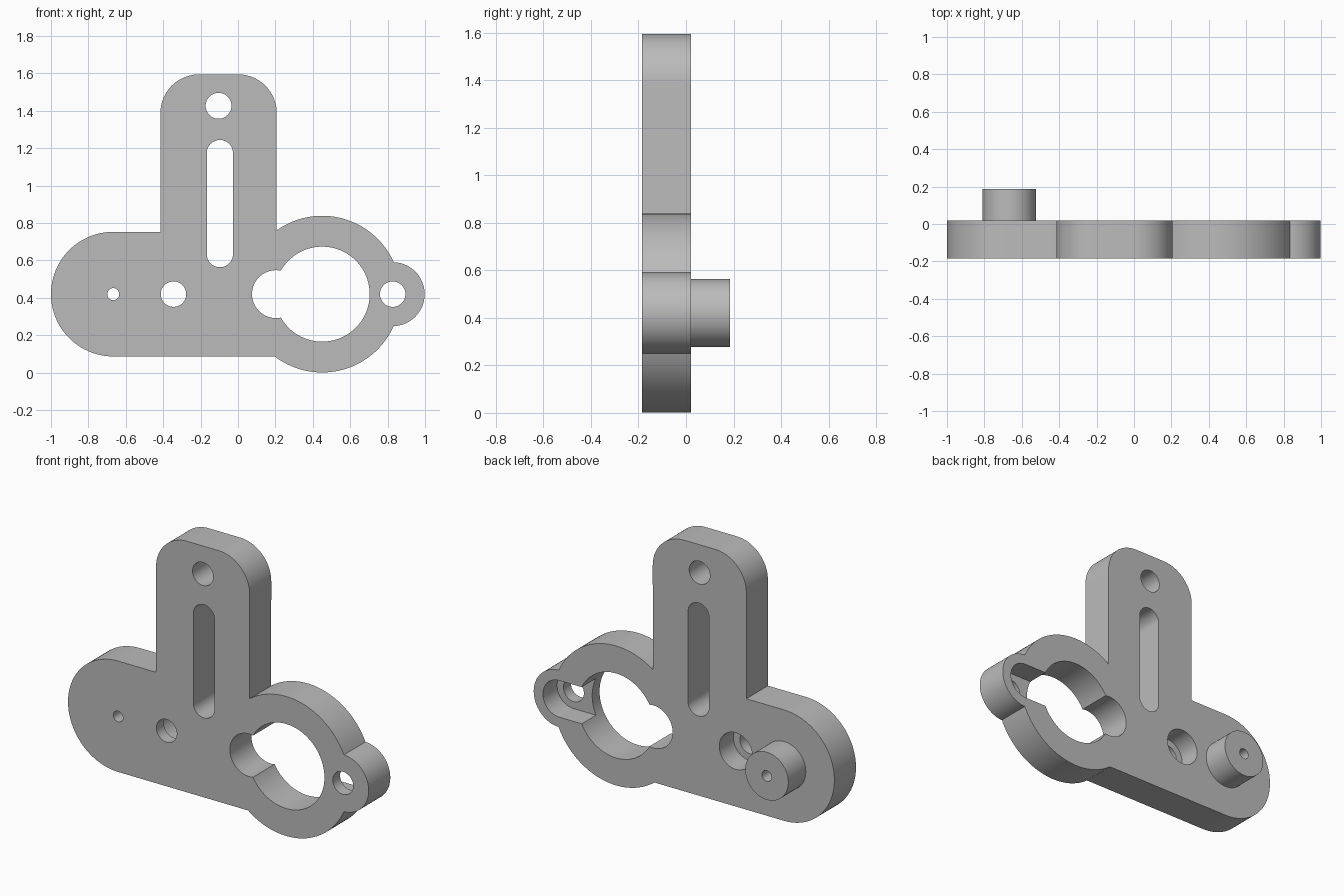
import bpy, bmesh, math

if "Cube" in bpy.data.objects:
    bpy.data.objects.remove(bpy.data.objects["Cube"], do_unlink=True)

AXIS_Z = 0.42                      # height of the lower row of holes
FRONT, BACK, BOSS_END = -0.185, 0.02, 0.186
FLOOR = -0.115                     # depth of the counterbores

grey = bpy.data.materials.new("plain_grey")
grey.use_nodes = True
grey.diffuse_color = (0.5, 0.5, 0.5, 1)
grey.node_tree.nodes["Principled BSDF"].inputs["Base Color"].default_value = (0.5, 0.5, 0.5, 1)


def arc(x, z, r, start, end):
    """Points along an arc in the xz plane, angles in degrees."""
    n = max(4, round(abs(end - start) / 4))
    angles = [math.radians(start + (end - start) * i / n) for i in range(n + 1)]
    return [(x + r * math.cos(a), z + r * math.sin(a)) for a in angles]


def circle(x, z, r):
    return arc(x, z, r, 0, 360)[:-1]


def prism(name, outline, y0, y1):
    """Extrude a closed xz outline from y0 to y1."""
    bm = bmesh.new()
    face = bm.faces.new([bm.verts.new((x, y0, z)) for x, z in outline])
    ext = bmesh.ops.extrude_face_region(bm, geom=[face])
    moved = [v for v in ext["geom"] if isinstance(v, bmesh.types.BMVert)]
    bmesh.ops.translate(bm, verts=moved, vec=(0, y1 - y0, 0))
    bmesh.ops.recalc_face_normals(bm, faces=bm.faces)
    mesh = bpy.data.meshes.new(name)
    bm.to_mesh(mesh)
    bm.free()
    mesh.materials.append(grey)
    obj = bpy.data.objects.new(name, mesh)
    bpy.context.collection.objects.link(obj)
    return obj


def combine(target, tool, operation):
    """Apply a boolean and discard the tool object."""
    mod = target.modifiers.new("boolean", 'BOOLEAN')
    mod.operation, mod.solver, mod.object = operation, 'EXACT', tool
    bpy.context.view_layer.objects.active = target
    bpy.ops.object.modifier_apply(modifier=mod.name)
    bpy.data.objects.remove(tool, do_unlink=True)


# Plate outline: rounded arm, ring, ear and tower
outline = (
    arc(-0.667, AXIS_Z, 0.333, 90, 270)
    + arc(0.45, AXIS_Z, 0.419, 232.7, 336)
    + arc(0.827, AXIS_Z, 0.171, -85, 85)
    + arc(0.45, AXIS_Z, 0.419, 24, 125.5)
    + arc(0.0, 1.388, 0.207, 0, 90)
    + arc(-0.208, 1.388, 0.207, 90, 180)
    + [(-0.415, AXIS_Z + 0.333)]
)
plate = prism("bracket_plate", outline, FRONT, BACK)

# Round boss on the back
boss = prism("boss", circle(-0.667, AXIS_Z, 0.143), -0.08, BOSS_END)
combine(plate, boss, 'UNION')

# Through holes, slot and counterbores
tower_slot = arc(-0.097, 1.174, 0.07, 0, 180) + arc(-0.097, 0.634, 0.07, 180, 360)
ear_slot = arc(0.827, AXIS_Z, 0.11, -90, 90) + [(0.5, AXIS_Z + 0.11), (0.5, AXIS_Z - 0.11)]
cuts = [
    (circle(-0.667, AXIS_Z, 0.032), -0.5),
    (circle(-0.345, AXIS_Z, 0.068), -0.5),
    (circle(-0.104, 1.427, 0.069), -0.5),
    (circle(0.45, AXIS_Z, 0.254), -0.5),
    (circle(0.203, AXIS_Z, 0.128), -0.5),
    (circle(0.827, AXIS_Z, 0.068), -0.5),
    (tower_slot, -0.5),
    (circle(-0.345, AXIS_Z, 0.11), FLOOR),
    (ear_slot, FLOOR),
]
for shape, start in cuts:
    combine(plate, prism("cutter", shape, start, 0.5), 'DIFFERENCE')

# Smooth curved walls with crisp edges
bpy.ops.object.select_all(action='DESELECT')
plate.select_set(True)
bpy.context.view_layer.objects.active = plate
bpy.ops.object.shade_smooth_by_angle(angle=math.radians(25))
